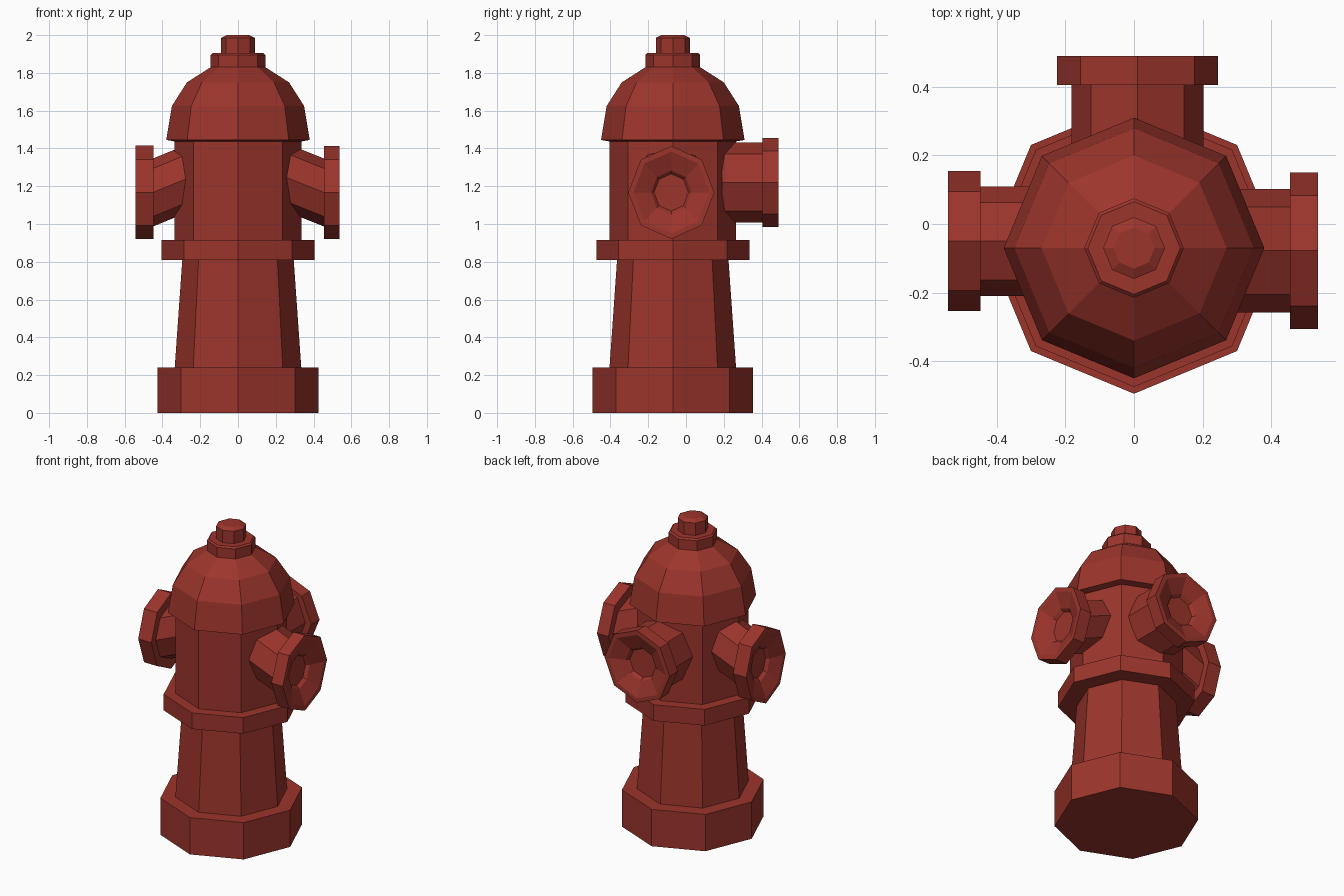
import bpy, bmesh, math
from mathutils import Vector

if "Cube" in bpy.data.objects:
    bpy.data.objects.remove(bpy.data.objects["Cube"])

SIDES = 8
CY = -0.07  # y of the vertical body axis

red = bpy.data.materials.new("red_paint")
red.diffuse_color = (0.33, 0.035, 0.025, 1)
red.use_nodes = True
red.node_tree.nodes["Principled BSDF"].inputs["Base Color"].default_value = red.diffuse_color


def loft(name, rings, u, v, cap_start=False, cap_end=False):
    """Join octagonal rings (centre, radius along u, radius along v)."""
    u, v = Vector(u), Vector(v)
    bm = bmesh.new()
    loops = []
    for centre, ru, rv in rings:
        loops.append([bm.verts.new(Vector(centre)
                                   + u * ru * math.cos(2 * math.pi * i / SIDES)
                                   + v * rv * math.sin(2 * math.pi * i / SIDES))
                      for i in range(SIDES)])
    for a, b in zip(loops, loops[1:]):
        for i in range(SIDES):
            j = (i + 1) % SIDES
            bm.faces.new((a[i], a[j], b[j], b[i]))
    if cap_start:
        bm.faces.new(loops[0][::-1])
    if cap_end:
        bm.faces.new(loops[-1])
    mesh = bpy.data.meshes.new(name)
    bm.to_mesh(mesh)
    bm.free()
    mesh.materials.append(red)
    obj = bpy.data.objects.new(name, mesh)
    bpy.context.collection.objects.link(obj)
    return obj


def turned(name, profile, **caps):
    """Upright octagonal part from (radius, z) points."""
    return loft(name, [((0, CY, z), r, r) for r, z in profile],
                (1, 0, 0), (0, 1, 0), **caps)


# upright body, bottom to top
turned("base", [(0.425, 0), (0.425, 0.24), (0.335, 0.24)], cap_start=True)
turned("lower_barrel", [(0.335, 0.24), (0.295, 0.81)])
turned("flange", [(0.295, 0.81), (0.405, 0.81), (0.405, 0.915), (0.335, 0.915)])
turned("upper_barrel", [(0.335, 0.915), (0.335, 1.437)])
turned("bonnet", [(0.335, 1.437), (0.38, 1.445), (0.35, 1.625),
                  (0.27, 1.75), (0.145, 1.83)])
turned("top_collar", [(0.145, 1.83), (0.145, 1.895), (0.135, 1.905), (0.09, 1.905)])
turned("top_nut", [(0.09, 1.905), (0.09, 1.985), (0.06, 2.0)], cap_end=True)


def outlet(name, out, side, place, start, lip, end, neck, cap, z_start, z_cap):
    """Neck running outward plus a rimmed cap with a dished, recessed face."""
    out = Vector(out)

    def at(d, z):
        return Vector(place) + out * d + Vector((0, 0, z))

    loft(name + "_neck", [(at(start, z_start), *neck), (at(lip, z_cap), *neck)],
         side, (0, 0, 1))
    loft(name + "_cap",
         [(at(lip, z_cap), *neck), (at(lip, z_cap), *cap), (at(end, z_cap), *cap)]
         + [(at(end - depth, z_cap), cap[0] * k, cap[1] * k)
            for k, depth in ((0.88, 0.0), (0.47, 0.04), (0.4, 0.06))],
         side, (0, 0, 1), cap_end=True)


# side outlets sag slightly outward; the back outlet is level
outlet("right_outlet", (1, 0, 0), (0, 1, 0), (0, -0.078, 0), 0.26, 0.455, 0.537,
       (0.18, 0.18), (0.228, 0.246), 1.245, 1.167)
outlet("left_outlet", (-1, 0, 0), (0, -1, 0), (0, -0.05, 0), 0.26, 0.447, 0.542,
       (0.16, 0.18), (0.204, 0.247), 1.245, 1.168)
outlet("back_outlet", (0, 1, 0), (-1, 0, 0), (0.01, 0, 0), 0.19, 0.405, 0.49,
       (0.192, 0.212), (0.235, 0.235), 1.22, 1.22)
